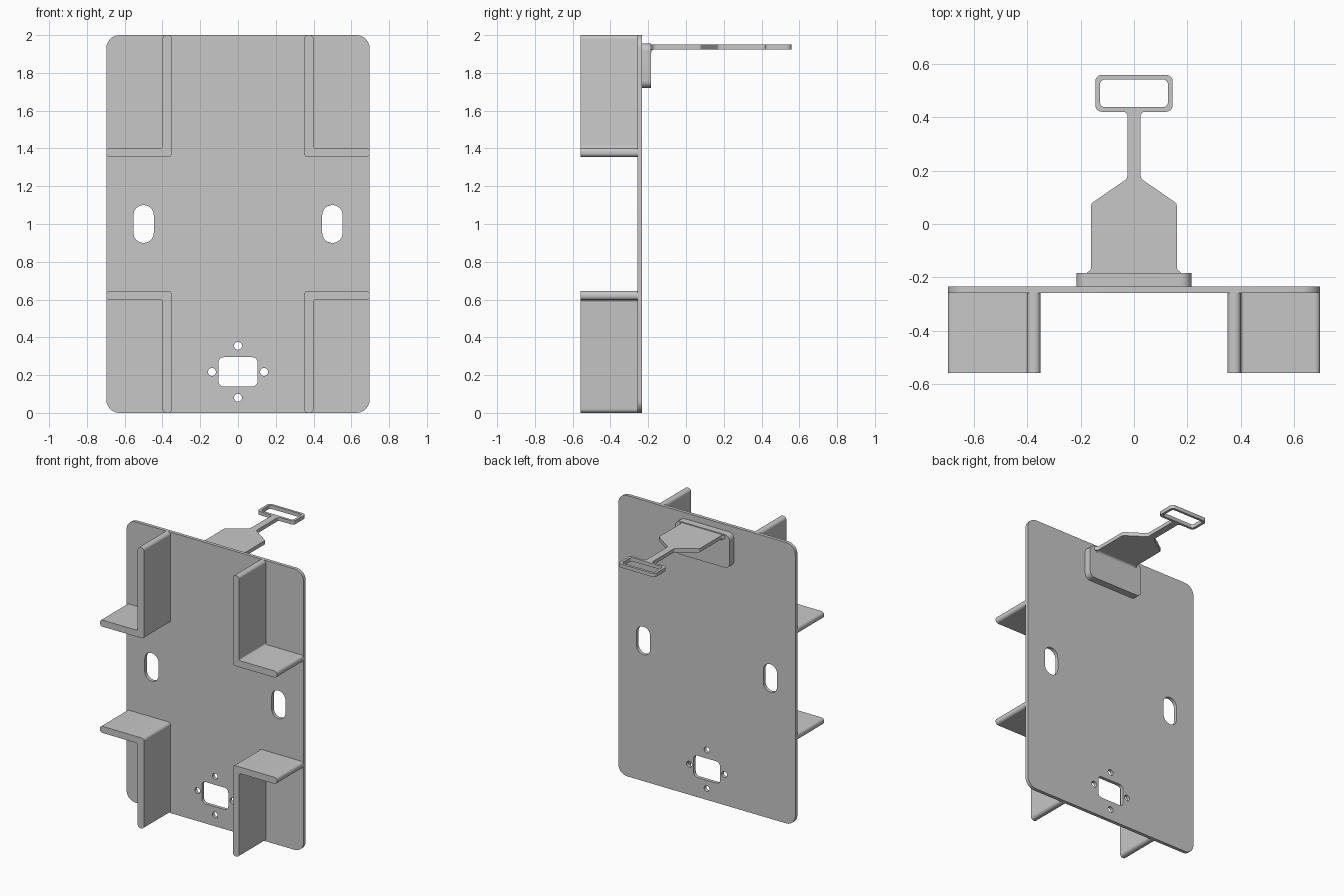
import bpy, bmesh, math
from mathutils import Vector, Matrix

cube = bpy.data.objects.get("Cube")
if cube:
    bpy.data.objects.remove(cube, do_unlink=True)

GREY = (0.575, 0.575, 0.575, 1)
mat = bpy.data.materials.new("grey plastic")
mat.use_nodes = True
mat.diffuse_color = GREY
for node in mat.node_tree.nodes:
    if node.type == 'BSDF_PRINCIPLED':
        node.inputs["Base Color"].default_value = GREY

FRONT = Matrix.Rotation(math.radians(90), 4, 'X')      # outline drawn in x, z
TOP = Matrix.Identity(4)                               # outline drawn in x, y
SIDE = Matrix(((0, 0, 1, 0), (1, 0, 0, 0), (0, 1, 0, 0), (0, 0, 0, 1)))  # y, z


def fillet(corners, steps=7):
    """Outline from (x, y, radius) corners, with rounded corners."""
    out = []
    for i, (x, y, r) in enumerate(corners):
        p = Vector((x, y))
        if r == 0:
            out.append(p)
            continue
        a = (Vector(corners[i - 1][:2]) - p).normalized()
        b = (Vector(corners[(i + 1) % len(corners)][:2]) - p).normalized()
        half = a.angle(b) / 2
        centre = p + (a + b).normalized() * r / math.sin(half)
        start = (p + a * r / math.tan(half) - centre).normalized()
        end = (p + b * r / math.tan(half) - centre).normalized()
        out += [centre + start.slerp(end, k / steps) * r for k in range(steps + 1)]
    return out


def rect(cx, cy, hw, hh, r):
    return fillet([(cx - hw, cy - hh, r), (cx + hw, cy - hh, r),
                   (cx + hw, cy + hh, r), (cx - hw, cy + hh, r)])


def circle(cx, cy, r, n=24):
    return [Vector((cx + r * math.cos(k * math.tau / n),
                    cy + r * math.sin(k * math.tau / n))) for k in range(n)]


def extrude(name, outlines, plane, depth, offset):
    """Solid from an outline and its holes, centred on offset."""
    curve = bpy.data.curves.new(name, 'CURVE')
    curve.dimensions = '2D'
    curve.fill_mode = 'BOTH'
    curve.extrude = depth / 2
    for pts in outlines:
        spline = curve.splines.new('POLY')
        spline.points.add(len(pts) - 1)
        for sp, p in zip(spline.points, pts):
            sp.co = (p.x, p.y, 0, 1)
        spline.use_cyclic_u = True
    temp = bpy.data.objects.new(name + "_outline", curve)
    bpy.context.collection.objects.link(temp)
    deps = bpy.context.evaluated_depsgraph_get()
    mesh = bpy.data.meshes.new_from_object(temp.evaluated_get(deps))
    bpy.data.objects.remove(temp, do_unlink=True)
    bpy.data.curves.remove(curve)
    mesh.transform(Matrix.Translation(offset) @ plane)
    bm = bmesh.new()
    bm.from_mesh(mesh)
    bmesh.ops.remove_doubles(bm, verts=bm.verts, dist=0.0001)
    bmesh.ops.recalc_face_normals(bm, faces=bm.faces)
    bm.to_mesh(mesh)
    bm.free()
    mesh.materials.clear()
    mesh.materials.append(mat)
    mesh.shade_smooth()
    mesh.set_sharp_from_angle(angle=math.radians(30))
    obj = bpy.data.objects.new(name, mesh)
    bpy.context.collection.objects.link(obj)


# Back plate with side slots, connector opening and screw holes
holes = [rect(s * 0.5, 1, 0.054, 0.1, 0.0535) for s in (-1, 1)]
holes.append(rect(0, 0.217, 0.104, 0.078, 0.03))
holes += [circle(x, z, 0.021) for x, z in
          ((0, 0.355), (0, 0.08), (-0.138, 0.217), (0.138, 0.217))]
extrude("back_plate", [rect(0, 1, 0.697, 1, 0.07)] + holes, FRONT, 0.024, (0, -0.246, 0))

# Four L-shaped corner brackets
bracket = [(0.35, 1.355, 0.02), (0.697, 1.355, 0.02), (0.697, 1.402, 0.02),
           (0.4, 1.402, 0.012), (0.4, 2, 0.022), (0.35, 2, 0.022)]
for sx, side in ((1, "left"), (-1, "right")):
    for sz, level in ((1, "upper"), (-1, "lower")):
        pts = fillet([(sx * x, 1 + sz * (z - 1), r) for x, z, r in bracket])
        extrude(f"{level}_{side}_bracket", [pts], FRONT, 0.304, (0, -0.406, 0))

# Mounting pad behind the plate
extrude("mount_pad", [rect(0, 1.838, 0.215, 0.118, 0.04)], FRONT, 0.052, (0, -0.21, 0))

# Flat tongue with narrow neck and rectangular eyelet
half = [(0.18, -0.187, 0), (0.16, -0.168, 0.015), (0.16, 0.077, 0.015),
        (0.025, 0.17, 0.02), (0.025, 0.42, 0.015), (0.145, 0.42, 0.025),
        (0.145, 0.558, 0.025)]
tongue = half + [(-x, y, r) for x, y, r in reversed(half)]
extrude("hanging_tongue", [fillet(tongue), rect(0, 0.489, 0.127, 0.052, 0.018)],
        TOP, 0.026, (0, 0, 1.937))

# Concave fillet under the tongue where it meets the pad
under = fillet([(-0.186, 1.905, 0), (-0.184, 1.905, 0), (-0.184, 1.924, 0.017),
                (-0.165, 1.924, 0), (-0.165, 1.926, 0), (-0.186, 1.926, 0)])
extrude("tongue_fillet", [under], SIDE, 0.32, (0, 0, 0))
